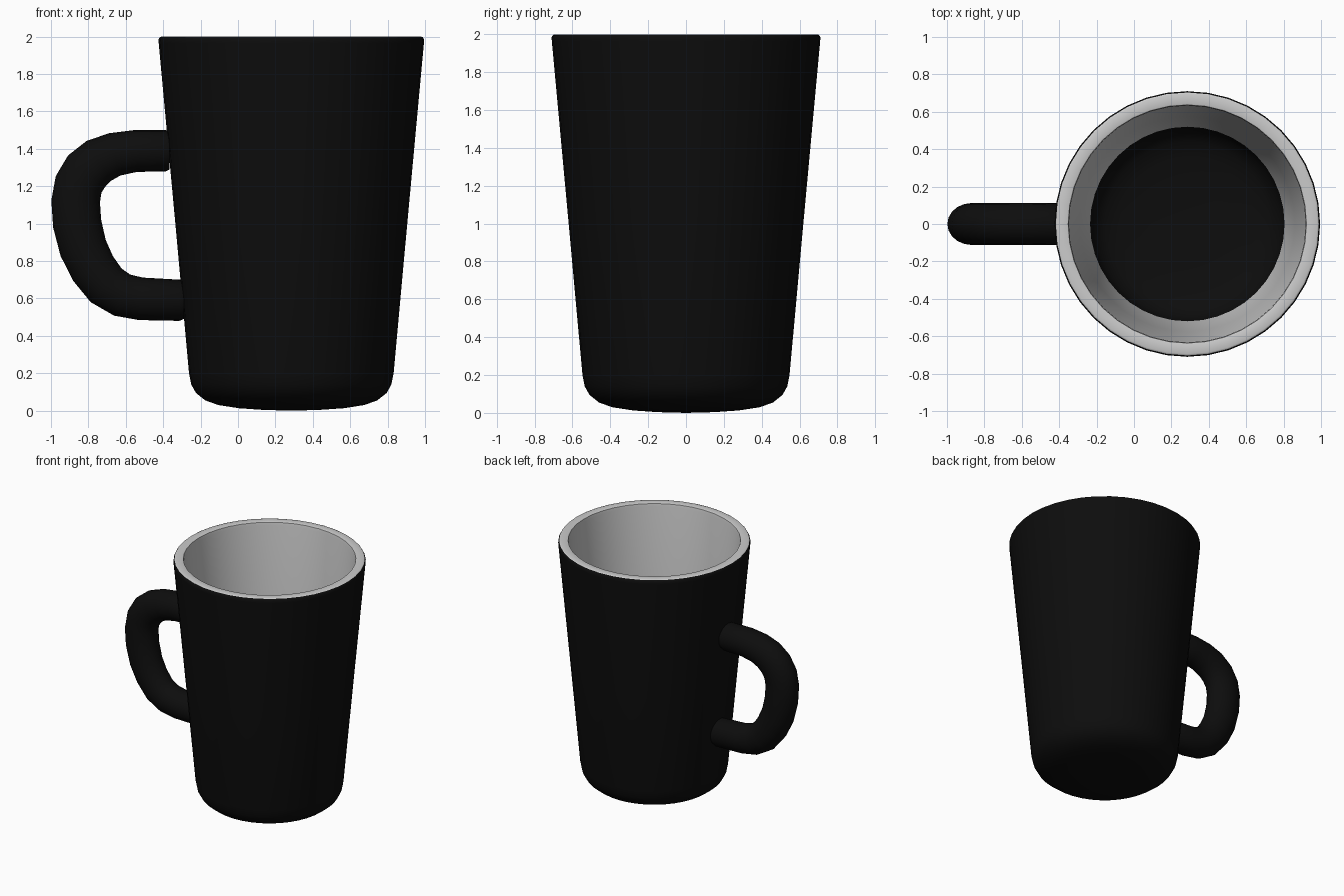
import bpy, bmesh
from math import cos, sin, tau, radians
from mathutils import Vector

if "Cube" in bpy.data.objects:
    bpy.data.objects.remove(bpy.data.objects["Cube"])

CX = 0.285  # cup axis


def material(name, rgb):
    m = bpy.data.materials.new(name)
    m.diffuse_color = (*rgb, 1)
    m.use_nodes = True
    m.node_tree.nodes["Principled BSDF"].inputs["Base Color"].default_value = m.diffuse_color
    return m


black = material("black_glaze", (0.004, 0.004, 0.004))
grey = material("pale_glaze", (0.8, 0.8, 0.8))


def finish(name, bm, mats, angle):
    bmesh.ops.recalc_face_normals(bm, faces=bm.faces)
    me = bpy.data.meshes.new(name)
    bm.to_mesh(me)
    bm.free()
    ob = bpy.data.objects.new(name, me)
    bpy.context.collection.objects.link(ob)
    for m in mats:
        me.materials.append(m)
    bpy.ops.object.select_all(action='DESELECT')
    ob.select_set(True)
    bpy.context.view_layer.objects.active = ob
    bpy.ops.object.shade_smooth_by_angle(angle=radians(angle))
    return ob


def bridge(bm, a, b, mat=0):
    n = len(a)
    for i in range(n):
        j = (i + 1) % n
        bm.faces.new((a[i], a[j], b[j], b[i])).material_index = mat


def cap(bm, ring, co):
    c = bm.verts.new(co)
    for i in range(len(ring)):
        bm.faces.new((ring[i], ring[(i + 1) % len(ring)], c))


# Cup: lathed wall, pale rim and lining, dark rounded floor
SEG = 40
outer = [(0.15, 0.004), (0.28, 0.013), (0.39, 0.03), (0.46, 0.055),
         (0.51, 0.095), (0.535, 0.14), (0.547, 0.2), (0.62, 1.0),
         (0.709, 1.965), (0.71, 1.985), (0.703, 1.997)]
lining = [(0.695, 2.0), (0.645, 2.0), (0.637, 1.997), (0.633, 1.975),
          (0.575, 1.1), (0.52, 0.3)]
floor = [(0.495, 0.21), (0.44, 0.165), (0.36, 0.14), (0.2, 0.125)]
profile = outer + lining + floor
bm = bmesh.new()
rings = [[bm.verts.new((CX + r * cos(tau * i / SEG), r * sin(tau * i / SEG), z))
          for i in range(SEG)] for r, z in profile]
first, last = len(outer), len(outer) + len(lining)
for k in range(1, len(rings)):
    bridge(bm, rings[k - 1], rings[k], 1 if first <= k < last else 0)
cap(bm, rings[0], (CX, 0, 0))
cap(bm, rings[-1], (CX, 0, 0.12))
finish("cup", bm, [black, grey], 40)

# Handle: round section swept along a D-shaped path (x, z, half width)
path = [(-0.365, 1.39, 0.10), (-0.385, 1.39, 0.11), (-0.55, 1.388, 0.112),
        (-0.66, 1.37, 0.117), (-0.745, 1.335, 0.125), (-0.81, 1.28, 0.13),
        (-0.852, 1.21, 0.13), (-0.868, 1.12, 0.13), (-0.86, 1.0, 0.13),
        (-0.828, 0.87, 0.128), (-0.775, 0.76, 0.125), (-0.705, 0.67, 0.122),
        (-0.62, 0.618, 0.118), (-0.52, 0.598, 0.114), (-0.31, 0.59, 0.11),
        (-0.29, 0.59, 0.10)]
SIDES = 20
pts = [Vector((x, 0, z)) for x, z, w in path]
bm = bmesh.new()
rings = []
for k, p in enumerate(pts):
    t = (pts[min(k + 1, len(pts) - 1)] - pts[max(k - 1, 0)]).normalized()
    n = Vector((-t.z, 0, t.x))
    w = path[k][2]
    rings.append([bm.verts.new(p + n * w * cos(tau * i / SIDES)
                  + Vector((0, min(w, 0.112) * sin(tau * i / SIDES), 0)))
                  for i in range(SIDES)])
for a, b in zip(rings, rings[1:]):
    bridge(bm, a, b)
cap(bm, rings[0], pts[0])
cap(bm, rings[-1], pts[-1])
finish("handle", bm, [black], 50)
